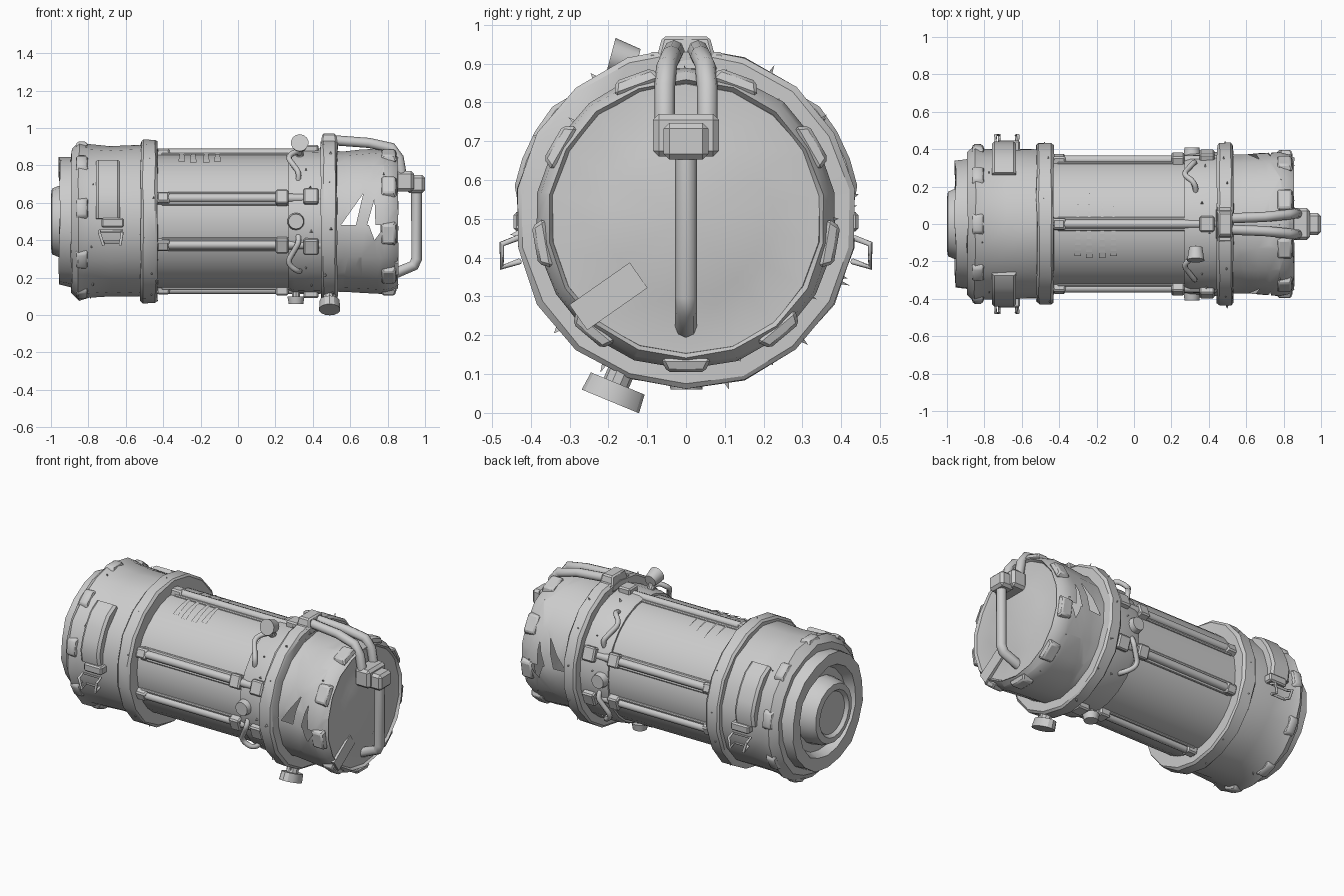
import bpy, bmesh, math, random
from mathutils import Vector, Matrix

if "Cube" in bpy.data.objects:
    bpy.data.objects.remove(bpy.data.objects["Cube"])

random.seed(4)
CZ = 0.5  # height of the long axis

grey = bpy.data.materials.new("warm_grey")
grey.diffuse_color = (0.6, 0.6, 0.6, 1)
grey.use_nodes = True
grey.node_tree.nodes["Principled BSDF"].inputs["Base Color"].default_value = grey.diffuse_color


def pos(x, deg, r):
    """Point on a cylinder about the long axis: 0 = back, 90 = up, 180 = front."""
    a = math.radians(deg)
    return Vector((x, r * math.cos(a), CZ + r * math.sin(a)))


def frame(x, deg, r):
    """Local axes there: x along the axis, y tangential, z outward."""
    return Matrix.Translation(pos(x, deg, r)) @ Matrix.Rotation(math.radians(deg - 90), 4, 'X')


def finish(name, bm, angle=30):
    bmesh.ops.recalc_face_normals(bm, faces=bm.faces)
    me = bpy.data.meshes.new(name)
    bm.to_mesh(me)
    bm.free()
    me.materials.append(grey)
    ob = bpy.data.objects.new(name, me)
    bpy.context.collection.objects.link(ob)
    bpy.ops.object.select_all(action='DESELECT')
    ob.select_set(True)
    bpy.context.view_layer.objects.active = ob
    bpy.ops.object.shade_smooth_by_angle(angle=math.radians(angle))
    return ob


def lathe(name, prof, sides=18, closed=False, rough=0.0, tears=()):
    """Spin (x, radius) points about the long axis, with optional dents and torn holes."""
    bm = bmesh.new()
    rings = []
    for x, r in prof:
        k = rough if r > 0 else 0
        rings.append([bm.verts.new(pos(x + random.uniform(-k, k), 90 + 360 * i / sides,
                                       r + random.uniform(-k, k))) for i in range(sides)])
    n = len(rings)
    for j in range(n if closed else n - 1):
        a, b = rings[j], rings[(j + 1) % n]
        for i in range(sides):
            k = (i + 1) % sides
            bm.faces.new((a[i], a[k], b[k], b[i]))
    bmesh.ops.remove_doubles(bm, verts=bm.verts, dist=1e-5)
    for tri in tears:
        # cut along the outline of the tear, then drop the faces inside it
        planes = []
        for i in range(3):
            (x0, z0), (x1, z1), (x2, z2) = tri[i], tri[(i + 1) % 3], tri[(i + 2) % 3]
            co, no = Vector((x0, 0, z0)), Vector((z1 - z0, 0, x0 - x1))
            if no.dot(Vector((x2, 0, z2)) - co) < 0:
                no = -no
            planes.append((co, no))
            bmesh.ops.bisect_plane(bm, geom=bm.verts[:] + bm.edges[:] + bm.faces[:], dist=1e-5,
                                   plane_co=co, plane_no=no)
        inside = [f for f in bm.faces
                  if all((f.calc_center_median() - co).dot(no) > 0 for co, no in planes)]
        bmesh.ops.delete(bm, geom=inside, context='FACES')
    return finish(name, bm)


def block(name, mat, size, taper=1.0, bevel=0.008):
    """Bevelled box whose outward end can be narrowed."""
    bm = bmesh.new()
    bmesh.ops.create_cube(bm, size=1)
    for v in bm.verts:
        t = taper if v.co.z > 0 else 1
        v.co = Vector((v.co.x * size[0] * t, v.co.y * size[1] * t, v.co.z * size[2]))
    if bevel:
        bmesh.ops.bevel(bm, geom=bm.edges[:], offset=bevel, segments=1, affect='EDGES')
    bmesh.ops.transform(bm, matrix=mat, verts=bm.verts)
    return finish(name, bm)


def strip(name, x0, x1, angles, r0, r1):
    """Curved pad following the housing."""
    bm = bmesh.new()
    rings = []
    for i, a in enumerate(angles):
        top = r1 if 0 < i < len(angles) - 1 else r1 - 0.02
        rings.append([bm.verts.new(pos(x, a, r)) for x, r in
                      ((x0, r0), (x0, top - 0.012), (x0 + 0.015, top),
                       (x1 - 0.015, top), (x1, top - 0.012), (x1, r0))])
    for a, b in zip(rings, rings[1:]):
        for i in range(6):
            k = (i + 1) % 6
            bm.faces.new((a[i], a[k], b[k], b[i]))
    bm.faces.new(rings[0])
    bm.faces.new(rings[-1])
    return finish(name, bm)


def disc(name, mat, r1, r2, depth, sides=14):
    bm = bmesh.new()
    bmesh.ops.create_cone(bm, cap_ends=True, segments=sides, radius1=r1, radius2=r2, depth=depth)
    bmesh.ops.transform(bm, matrix=mat, verts=bm.verts)
    return finish(name, bm)


def pipe(name, pts, r, cyclic=False, smooth=False):
    cu = bpy.data.curves.new(name, 'CURVE')
    cu.dimensions = '3D'
    cu.bevel_depth, cu.bevel_resolution, cu.use_fill_caps = r, 2, True
    cu.resolution_u = 4
    sp = cu.splines.new('NURBS' if smooth else 'POLY')
    sp.points.add(len(pts) - 1)
    for p, q in zip(sp.points, pts):
        p.co = (*q, 1)
    sp.use_cyclic_u = cyclic
    if smooth:
        sp.use_endpoint_u, sp.order_u = True, 3
    ob = bpy.data.objects.new(name, cu)
    bpy.context.collection.objects.link(ob)
    bpy.ops.object.select_all(action='DESELECT')
    ob.select_set(True)
    bpy.context.view_layer.objects.active = ob
    bpy.ops.object.convert(target='MESH')
    ob = bpy.context.object
    ob.data.materials.clear()
    ob.data.materials.append(grey)
    bpy.ops.object.shade_smooth_by_angle(angle=math.radians(50))


# Central tube and shoulder beside the right collar
lathe("tube", [(-0.5, 0), (-0.5, 0.358), (0.5, 0.358), (0.5, 0)], 32)
lathe("shoulder", [(0.27, 0.35), (0.27, 0.37), (0.3, 0.38), (0.45, 0.385), (0.45, 0.35)], 24)

# Left end housing with stepped end, ring groove and hub
lathe("left_housing", [(-0.44, 0.34), (-0.44, 0.395), (-0.54, 0.405), (-0.68, 0.405), (-0.80, 0.41),
                       (-0.85, 0.425), (-0.89, 0.385), (-0.89, 0.35), (-0.955, 0.34),
                       (-0.955, 0.27), (-0.90, 0.25), (-0.90, 0)], 18, rough=0.006)
lathe("hub", [(-0.89, 0.20), (-0.96, 0.19), (-0.995, 0.175), (-1.0, 0.14), (-0.98, 0.125), (-0.98, 0)], 18)

# Strap collars
for name, x0, x1, r in (("left_collar", -0.52, -0.43, 0.437), ("right_collar", 0.445, 0.53, 0.44)):
    lathe(name, [(x0, 0.34), (x0, r - 0.012), (x0 + 0.012, r), (x1 - 0.012, r),
                 (x1, r - 0.012), (x1, 0.34)], 18, closed=True, rough=0.004)

# Right end shell with torn openings on its sides
lathe("right_shell", [(0.5, 0.375), (0.57, 0.375), (0.66, 0.383), (0.78, 0.39), (0.825, 0.38),
                      (0.855, 0.36), (0.835, 0.345)], 18, rough=0.003,
      tears=(((0.55, 0.48), (0.67, 0.65), (0.63, 0.48)), ((0.73, 0.62), (0.69, 0.48), (0.735, 0.48)),
             ((0.70, 0.48), (0.79, 0.48), (0.73, 0.40))))

# End plate, shallow dish and tilted label plate
lathe("end_plate", [(0.80, 0.362), (0.842, 0.35), (0.845, 0.23), (0.855, 0.20), (0.85, 0)], 18, rough=0.003)
block("end_label", Matrix.Translation((0.848, -0.20, 0.30)) @ Matrix.Rotation(math.radians(35), 4, 'X'),
      (0.02, 0.19, 0.08), bevel=0)

# Rim lugs around the ends
for i in range(9):
    block("right_rim_lug", frame(0.805, 110 + 40 * i, 0.378), (0.09, 0.13, 0.035), 0.75)
    block("left_rim_lug", frame(-0.835, 90 + 40 * i, 0.412), (0.07, 0.12, 0.03), 0.7)

# Lengthwise rods on flat rails with end blocks
for a in (90, 20, -20, 160, 200, 270):
    pipe("rod", [pos(-0.43, a, 0.365), pos(0.44, a, 0.365)], 0.024)
    block("rod_rail", frame(-0.01, a, 0.35), (0.80, 0.075, 0.03), bevel=0.005)
    block("rod_foot", frame(-0.40, a, 0.365), (0.08, 0.07, 0.05), 0.8)
    block("rod_clamp_outer", frame(0.39, a, 0.385), (0.08, 0.085, 0.05))
    if a != 90:
        block("rod_clamp_inner", frame(0.235, a, 0.365), (0.07, 0.08, 0.06))

# Tapered scratches across the top of the tube
bm = bmesh.new()
for x, a0, a1 in ((-0.30, 118, 68), (-0.24, 120, 62), (-0.17, 120, 66), (-0.11, 118, 70)):
    for s in range(10):
        w0, w1 = 0.018 * (1 - s / 10), 0.018 * (1 - (s + 1) / 10) + 0.0005
        b0, b1 = a0 + (a1 - a0) * s / 10, a0 + (a1 - a0) * (s + 1) / 10
        bm.faces.new([bm.verts.new(pos(x + d, b, 0.364)) for d, b in
                      ((-w0, b0), (w0, b0), (w1, b1), (-w1, b1))])
bmesh.ops.remove_doubles(bm, verts=bm.verts, dist=1e-5)
finish("tube_scratches", bm)

# Latches on both sides: curved pad plus wire loop
for side in (0, 1):
    sy = -1 if side else 1
    strip("latch_pad", -0.76, -0.63, [180 - a if side else a for a in (2, 11, 20, 30, 40, 50)], 0.39, 0.45)
    block("latch_hinge", frame(-0.67, 181 if side else -1, 0.415), (0.12, 0.05, 0.06))
    pipe("latch_loop", [(-0.74, sy * 0.435, 0.45), (-0.74, sy * 0.475, 0.435), (-0.72, sy * 0.475, 0.375),
                        (-0.72, sy * 0.43, 0.39), (-0.63, sy * 0.43, 0.39), (-0.63, sy * 0.475, 0.375),
                        (-0.62, sy * 0.475, 0.435), (-0.62, sy * 0.435, 0.45)], 0.008, cyclic=True)

# Carrying handle: top mount, twin tubes, joint block and grip bar
block("handle_mount", Matrix.Translation((0.487, 0, 0.925)), (0.10, 0.17, 0.09), 0.72)
block("handle_saddle", Matrix.Translation((0.487, 0, 0.895)), (0.095, 0.24, 0.07), 0.8)
for s in (-1, 1):
    pipe("handle_tube", [(0.50, s * 0.03, 0.935), (0.70, s * 0.038, 0.92), (0.82, s * 0.05, 0.895),
                         (0.86, s * 0.055, 0.84), (0.88, s * 0.055, 0.72)], 0.027)
block("handle_joint", Matrix.Translation((0.89, 0, 0.715)), (0.10, 0.17, 0.11), bevel=0.015)
block("handle_socket", Matrix.Translation((0.95, 0, 0.70)), (0.10, 0.115, 0.095), bevel=0.015)
pipe("grip_bar", [(0.955, 0, 0.69), (0.955, 0, 0.30), (0.94, 0, 0.265), (0.82, 0, 0.215)], 0.029)

# Valves with knobs and small hoses
for a, r in ((180, 0.39), (0, 0.39), (270, 0.42)):
    disc("valve_stem", frame(0.31, a, r - 0.03), 0.025, 0.02, 0.1, 10)
    disc("valve_knob", frame(0.31, a, r), 0.047, 0.04, 0.04, 14)
disc("tall_valve_stem", frame(0.33, 111, 0.40), 0.022, 0.018, 0.08, 10)
disc("tall_valve_knob", Matrix.Translation((0.33, -0.16, 0.912)) @ Matrix.Rotation(math.radians(75), 4, 'X'),
     0.036, 0.047, 0.07, 14)
for a, d in ((110, 1), (62, -1), (225, -1), (-45, 1)):
    pipe("hose", [pos(0.33, a, 0.37), pos(0.33, a + 4 * d, 0.42), pos(0.26, a + 12 * d, 0.41),
                  pos(0.30, a + 22 * d, 0.40), pos(0.33, a + 30 * d, 0.40), pos(0.32, a + 34 * d, 0.36)],
         0.015, smooth=True)

# Drain knob under the right collar
disc("drain_stem", frame(0.49, 247, 0.44), 0.035, 0.035, 0.08, 10)
disc("drain_knob", frame(0.49, 247.5, 0.485) @ Matrix.Diagonal((0.72, 1, 1, 1)), 0.075, 0.08, 0.05, 14)

# Torn splinters around the collars and rims
bm = bmesh.new()
for x, r, count in ((-0.475, 0.43, 12), (0.487, 0.44, 12), (-0.80, 0.41, 8), (0.38, 0.385, 12), (0.79, 0.385, 8)):
    for i in range(count):
        m = frame(x + random.uniform(-0.03, 0.03), 360 * (i + random.random() * 0.5) / count, r - 0.002)
        bmesh.ops.create_cone(bm, cap_ends=True, segments=3, radius1=random.uniform(0.008, 0.018), radius2=0,
                              depth=random.uniform(0.02, 0.04), matrix=m)
finish("splinters", bm)
